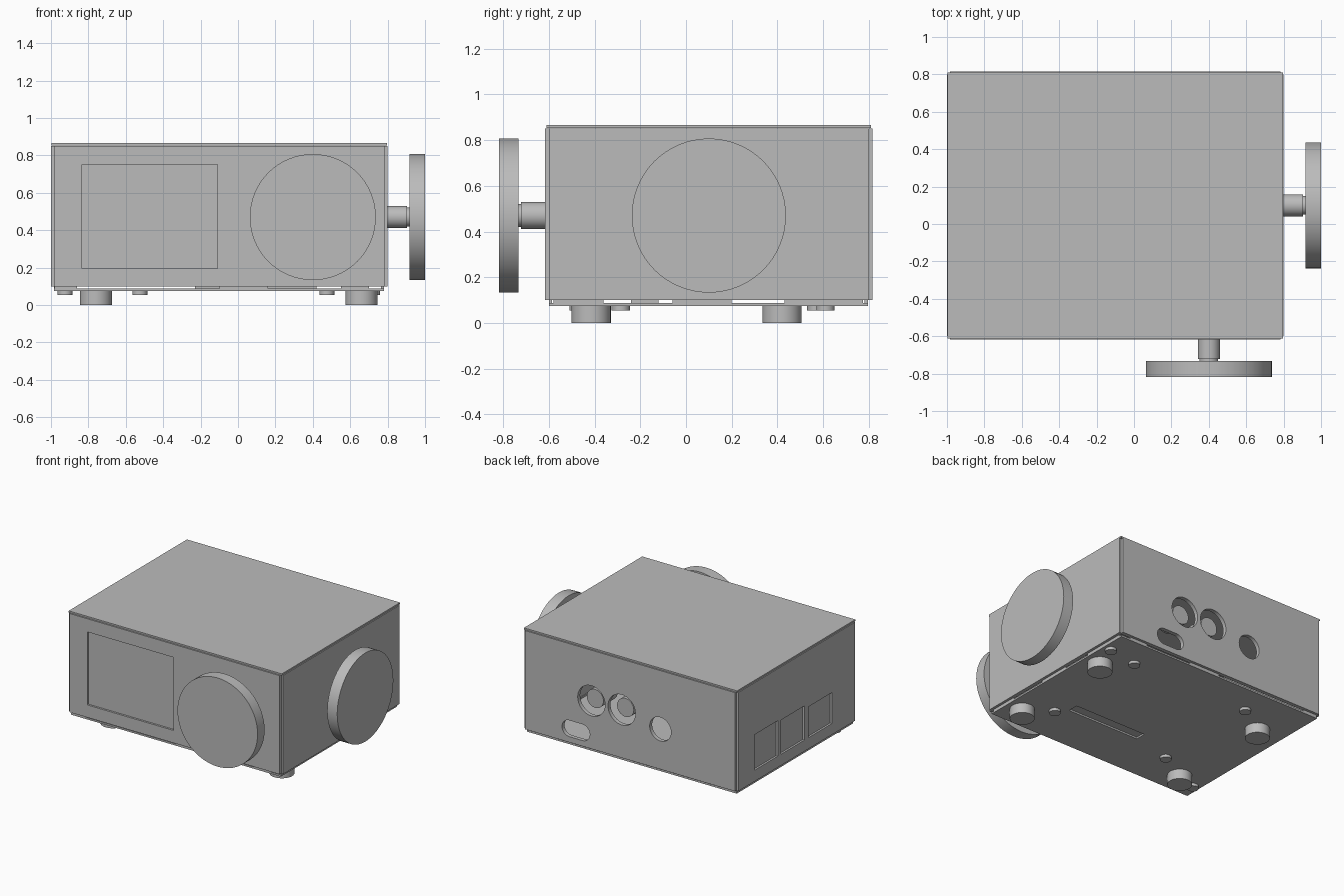
import bpy, bmesh
from mathutils import Vector, Matrix

if "Cube" in bpy.data.objects:
    bpy.data.objects.remove(bpy.data.objects["Cube"])

grey = bpy.data.materials.new("plain grey")
grey.diffuse_color = (0.5, 0.5, 0.5, 1)
grey.use_nodes = True
grey.node_tree.nodes["Principled BSDF"].inputs["Base Color"].default_value = grey.diffuse_color


def finish(bm, name):
    me = bpy.data.meshes.new(name)
    bm.to_mesh(me)
    bm.free()
    me.materials.append(grey)
    ob = bpy.data.objects.new(name, me)
    bpy.context.collection.objects.link(ob)
    return ob


def add_box(bm, lo, hi):
    lo, hi = Vector(lo), Vector(hi)
    m = Matrix.Translation((lo + hi) / 2) @ Matrix.Diagonal((*(hi - lo), 1))
    return bmesh.ops.create_cube(bm, size=1, matrix=m)


def box(name, lo, hi):
    bm = bmesh.new()
    add_box(bm, lo, hi)
    return finish(bm, name)


def rod(name, start, axis, parts):
    """Stacked cylinders along an axis; parts are (radius, from, to)."""
    bm = bmesh.new()
    d = Vector(axis)
    turn = Vector((0, 0, 1)).rotation_difference(d).to_matrix().to_4x4()
    for r, a, b in parts:
        m = Matrix.Translation(Vector(start) + d * (a + b) / 2) @ turn
        bmesh.ops.create_cone(bm, cap_ends=True, segments=64, radius1=r,
                              radius2=r, depth=b - a, matrix=m)
    ob = finish(bm, name)
    bpy.context.view_layer.objects.active = ob
    ob.select_set(True)
    bpy.ops.object.shade_smooth_by_angle()
    ob.select_set(False)
    return ob


def cut(ob, cutters):
    for c in cutters:
        m = ob.modifiers.new("cut", 'BOOLEAN')
        m.operation, m.object, m.solver = 'DIFFERENCE', c, 'EXACT'
        c.hide_render = True
        c.hide_viewport = True


X0, X1, Y0, Y1, Z0, Z1 = -1.0, 0.8, -0.617, 0.815, 0.1, 0.865
T = 0.015

# inner shell, hollow and open below
shell = box("inner_shell", (X0 + T, Y0 + T, Z0), (X1 - T, Y1 - T, Z1 - T))
cavity = box("cavity_cutter", (X0 + 2 * T, Y0 + 2 * T, 0),
             (X1 - 2 * T, Y1 - 2 * T, Z1 - 2 * T))

# outer panels, leaving notched corners
G = 0.017
top = box("top_panel", (X0 + 0.004, Y0 + 0.006, Z1 - T + 0.003),
          (X1 - 0.004, Y1 - 0.006, Z1))
front = box("front_panel", (X0 + G, Y0, Z0), (X1 - G, Y0 + T, Z1 - T))
back = box("back_panel", (X0 + G, Y1 - T, Z0), (X1 - G, Y1, Z1 - T))
left = box("left_panel", (X0, Y0 + G, Z0), (X0 + T, Y1 - G, Z1 - T))
right = box("right_panel", (X1 - T, Y0 + G, Z0), (X1, Y1 - G, Z1 - T))

# screen opening and side windows
cut(front, [box("screen_cutter", (-0.835, -0.7, 0.195), (-0.11, -0.5, 0.75))])
cut(left, [box("window_cutter", (-1.1, y, 0.185), (-0.9, y + 0.28, z))
           for y, z in ((0.325, 0.455), (0.005, 0.445), (-0.325, 0.42))])

# rear socket holes
holes = [rod("hole_cutter", (x, 0.7, z), (0, 1, 0), [(r, 0, 0.2)])
         for x, z, r in ((0.225, 0.465, 0.115), (-0.03, 0.465, 0.115),
                         (-0.355, 0.405, 0.09))]
pill = bmesh.new()
for s in (-1, 1):
    bmesh.ops.create_cone(pill, cap_ends=True, segments=48, radius1=0.062,
                          radius2=0.062, depth=0.2,
                          matrix=Matrix.Translation((0.355 + s * 0.055, 0.8, 0.205))
                          @ Matrix.Rotation(1.5707963, 4, 'X'))
pts = [v.co.copy() for v in pill.verts]
pill.clear()
bmesh.ops.convex_hull(pill, input=[pill.verts.new(p) for p in pts])
holes.append(finish(pill, "slot_cutter"))
cut(back, holes)
cut(shell, [cavity] + holes)

# round sockets behind the two large holes
for x in (0.225, -0.03):
    rod("socket", (x, 0.6, 0.465), (0, 1, 0), [(0.07, 0, 0.17)])

# base plate with slot and locating tabs
base = box("base_plate", (-0.983, -0.6, 0.075), (0.78, 0.795, 0.088))
cut(base, [box("base_slot_cutter", (-0.21, -0.22, 0), (0.4, -0.14, 0.2))])
box("base_slot_backing", (-0.23, -0.24, 0.088), (0.42, -0.12, 0.1))
for y in (-0.6, 0.78):
    for x0, x1 in ((-0.98, -0.86), (-0.1, 0.16), (0.55, 0.7)):
        box("base_tab", (x0, y, 0.087), (x1, y + 0.015, 0.101))
for x in (-0.983, 0.765):
    for y0, y1 in ((-0.58, -0.36), (-0.06, 0.2), (0.43, 0.775)):
        box("base_side_tab", (x, y0, 0.087), (x + 0.015, y1, 0.101))

# feet and screw heads
for x in (-0.76, 0.66):
    for y in (-0.415, 0.42):
        rod("foot", (x, y, 0), (0, 0, 1), [(0.086, 0, 0.076)])
for x, y in ((0.475, 0.57), (-0.525, 0.57), (0.475, -0.285),
             (-0.525, -0.285), (0.72, 0.61), (-0.925, -0.47)):
    rod("screw_head", (x, y, 0.054), (0, 0, 1), [(0.04, 0, 0.022)])

# large dials on stepped shafts
for name, start, axis in (("front_dial", (0.4, Y0, 0.47), (0, -1, 0)),
                          ("side_dial", (X1, 0.1, 0.47), (1, 0, 0))):
    rod(name, start, axis, [(0.059, -0.005, 0.104), (0.05, 0.1, 0.12),
                            (0.337, 0.116, 0.2)])
